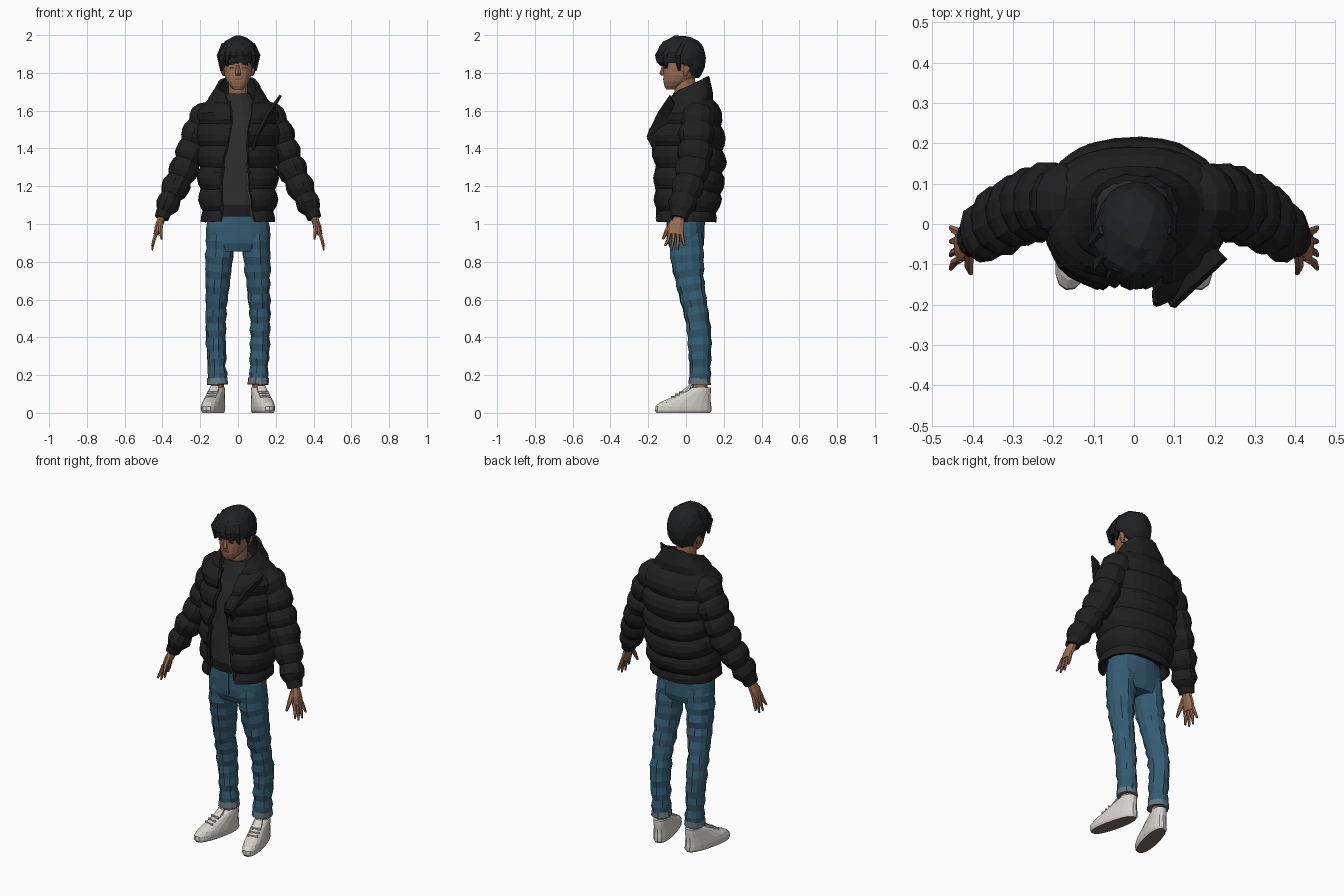
import bpy, bmesh, math, random
from mathutils import Vector

random.seed(4)
if "Cube" in bpy.data.objects:
    bpy.data.objects.remove(bpy.data.objects["Cube"])


def material(name, r, g, b):
    m = bpy.data.materials.new(name)
    m.use_nodes = True
    m.diffuse_color = (r, g, b, 1)
    bsdf = m.node_tree.nodes["Principled BSDF"]
    bsdf.inputs["Base Color"].default_value = (r, g, b, 1)
    bsdf.inputs["Roughness"].default_value = 0.8
    return m


BLACK = material("jacket black", .014, .014, .014)
CHARCOAL = material("shirt charcoal", .026, .026, .027)
HAIR = material("hair black", .014, .015, .016)
DENIM = material("denim blue", .035, .108, .17)
CUFF = material("faded denim", .13, .19, .22)
SKIN = material("skin", .33, .155, .088)
LIPS = material("lips", .2, .075, .05)
WHITE = material("shoe white", .66, .64, .60)
SOLE = material("sole taupe", .2, .17, .14)
METAL = material("zip grey", .3, .3, .3)


def make(name, mat, verts, faces, fix=True):
    me = bpy.data.meshes.new(name)
    me.from_pydata(verts, [], faces)
    if fix:
        bm = bmesh.new()
        bm.from_mesh(me)
        bmesh.ops.recalc_face_normals(bm, faces=bm.faces)
        bm.to_mesh(me)
        bm.free()
    me.materials.append(mat)
    ob = bpy.data.objects.new(name, me)
    bpy.context.collection.objects.link(ob)
    return ob


def sample(rows, z):
    """Interpolate rows keyed by height in their first column."""
    rows = sorted(rows)
    z = min(max(z, rows[0][0]), rows[-1][0])
    for a, b in zip(rows, rows[1:]):
        if z <= b[0]:
            t = (z - a[0]) / (b[0] - a[0])
            return [p + (q - p) * t for p, q in zip(a, b)]


def power(v, e):
    return math.copysign(abs(v) ** e, v)


def tube(name, mat, rows, n=10, rings=0, bands=0, puff=0, jit=0, flat=False, e=1.0, side=1):
    """Loft rows of (z, x, y, radius across, radius deep) into a capped tube."""
    if rings:
        z0, z1 = rows[0][0], rows[-1][0]
        rows = [sample(rows, z0 + (z1 - z0) * i / rings) for i in range(rings + 1)]
    pts = [Vector((r[1], r[2], r[0])) for r in rows]
    verts = []
    for i, r in enumerate(rows):
        t = (pts[min(i + 1, len(pts) - 1)] - pts[max(i - 1, 0)]).normalized()
        if flat:
            t = Vector((0, 0, 1))
        u = Vector((0, 1, 0)).cross(t).normalized()
        v = t.cross(u)
        bulge = puff * (abs(math.sin(math.pi * bands * i / max(rings, 1))) - .6)
        for k in range(n):
            a = 2 * math.pi * (k + .5) / n
            o = bulge + random.uniform(-jit, jit)
            p = pts[i] + u * power(math.cos(a), e) * (r[3] + o) + v * power(math.sin(a), e) * (r[4] + o)
            verts.append((p.x * side, p.y, p.z))
    faces = [(i * n + k, i * n + (k + 1) % n, (i + 1) * n + (k + 1) % n, (i + 1) * n + k)
             for i in range(len(rows) - 1) for k in range(n)]
    faces += [tuple(range(n)), tuple(range(len(verts) - n, len(verts)))]
    return make(name, mat, verts, faces)


def box(name, mat, loc, size, tilt=0):
    bpy.ops.mesh.primitive_cube_add(size=1, location=loc, rotation=(0, tilt, 0))
    ob = bpy.context.object
    ob.name, ob.scale = name, size
    ob.data.materials.append(mat)
    return ob


# Jacket body: height, half width, front, back, right edge, left edge, collar tilt
JACKET = [(1.01, .180, -.152, .145, -.085, .085, 0), (1.07, .192, -.157, .163, -.085, .08, 0),
          (1.2, .203, -.16, .187, -.09, .06, 0), (1.35, .205, -.155, .2, -.075, .055, 0),
          (1.5, .215, -.142, .195, -.04, .055, 0), (1.59, .205, -.12, .175, -.035, .07, 0),
          (1.645, .172, -.1, .15, -.045, .08, .01), (1.69, .125, -.085, .128, -.06, .085, .03),
          (1.735, .1, -.07, .112, -.065, .085, .05)]
COLS, STEP = 28, .115 / 4


def jacket_point(z, k):
    _, rx, yf, yb, er, el, tilt = sample(JACKET, z)
    a0 = math.asin(power(el / rx, 1.25))
    a1 = 2 * math.pi + math.asin(power(er / rx, 1.25))
    a = a0 + (a1 - a0) * k / COLS
    cy, ry = (yf + yb) / 2, (yb - yf) / 2
    if z < 1.67:
        o = .02 * (abs(math.sin(math.pi * (z - 1.07) / .115)) - .65)
        rx, ry = rx + o, ry + o
    c = -power(math.cos(a), .8)
    flare = .05 * math.exp(-((z - 1.47) / .09) ** 2) * max(0, 1 - k / 3)
    sag = .03 * max(0, c) ** 2 * max(0, math.sin(math.pi * (z - 1.01) / .6)) if z < 1.61 else 0
    return Vector((rx * power(math.sin(a), .8), cy + ry * c - flare, z + tilt * c - sag))


levels = [1.0125 + STEP * i for i in range(26)]
verts = [jacket_point(z, k) + Vector([random.uniform(-.003, .003) for _ in range(3)])
         for z in levels for k in range(COLS + 1)]
W = COLS + 1
faces = [(i * W + k, i * W + k + 1, (i + 1) * W + k + 1, (i + 1) * W + k)
         for i in range(len(levels) - 1) for k in range(COLS)]
shell = make("jacket_body", BLACK, verts, faces, False)
mod = shell.modifiers.new("thickness", 'SOLIDIFY')
mod.thickness, mod.offset = .016, 0

# Turned-out lapel and zip edges
flap = make("left_lapel", BLACK,
            [(.065, -.16, 1.38), (.09, -.205, 1.47), (.15, -.15, 1.59), (.22, -.085, 1.685),
             (.195, -.06, 1.64), (.15, -.09, 1.56), (.11, -.13, 1.46)],
            [(0, 1, 6), (1, 2, 5, 6), (2, 3, 4, 5)])
flap.modifiers.new("thickness", 'SOLIDIFY').thickness = .014
for label, k, mat, top in (("right_zip_edge", COLS, BLACK, 1.66), ("left_zip_edge", 0, BLACK, 1.5),
                           ("left_zip_teeth", 0, METAL, 1.27)):
    rows = []
    for i in range(11):
        p = jacket_point(1.03 + (top - 1.03) * i / 10, k)
        shift = -.009 if mat is METAL else 0
        r = .003 if mat is METAL else .01
        rows.append((p.z, p.x + shift, p.y + shift, r, r))
    tube(label, mat, rows, 6)

# Shirt and its hem
tube("shirt", CHARCOAL, [(1.1, 0, .01, .15, .135), (1.3, 0, .015, .155, .135), (1.5, 0, .02, .15, .125),
     (1.6, 0, .02, .11, .1), (1.69, 0, .01, .068, .075)], 16, 10, jit=.003, flat=True, e=.85)
tube("shirt_hem", BLACK, [(1.04, 0, .0, .155, .115), (1.1, 0, .01, .16, .135)], 16, flat=True, e=.85)

# Jeans seat
tube("jeans_seat", DENIM, [(.855, 0, .002, .15, .08), (.89, 0, .0, .172, .096), (.97, 0, -.002, .17, .1),
     (1.06, 0, .0, .158, .1)], 18, 5, jit=.003, flat=True, e=.85)
box("fly_seam", DENIM, (.004, -.1, .97), (.014, .008, .12))

for s, side in ((1, "left"), (-1, "right")):
    # Sleeve with padded bands and a cuff
    tube(side + "_sleeve", BLACK, [(1.61, .13, .055, .065, .075), (1.57, .165, .058, .085, .09),
         (1.5, .205, .058, .083, .092), (1.33, .268, .045, .078, .09), (1.2, .328, .01, .072, .083),
         (1.1, .375, -.022, .058, .07), (1.055, .395, -.034, .045, .055)],
         12, 24, 6, .016, .003, side=s)
    tube(side + "_sleeve_cuff", BLACK, [(1.07, .39, -.03, .043, .052), (1.03, .405, -.038, .038, .046)], 12, side=s)
    # Hand
    tube(side + "_palm", SKIN, [(1.05, .398, -.035, .022, .027), (1.02, .408, -.04, .022, .032),
         (.985, .422, -.05, .02, .042), (.945, .434, -.055, .014, .042)], 8, side=s)
    for i in range(4):
        z = .862 if i in (1, 2) else .885
        y = -.086 + .021 * i
        tube(side + "_finger", SKIN, [(.96, .43, y, .011, .011), (.915, .445, y - .008 + .005 * i, .01, .01),
             (z, .455, y - .025 + .013 * i, .005, .006)], 6, side=s)
    tube(side + "_thumb", SKIN, [(1.015, .408, -.065, .014, .016), (.965, .41, -.1, .012, .013),
         (.92, .405, -.122, .006, .006)], 6, side=s)
    # Trouser leg with turned-up cuff
    tube(side + "_jeans_leg", DENIM, [(.95, .094, .0, .072, .09), (.85, .097, .003, .077, .093),
         (.7, .107, .02, .066, .077), (.58, .114, .043, .058, .068), (.5, .118, .06, .056, .063),
         (.4, .118, .073, .053, .065), (.25, .112, .075, .05, .057), (.17, .109, .073, .052, .056)],
         12, 20, 10, .005, .004, side=s)
    tube(side + "_jeans_cuff", CUFF, [(.185, .109, .073, .055, .058), (.15, .108, .072, .058, .061)],
         12, jit=.003, side=s)
    tube(side + "_ankle", SKIN, [(.05, .11, .075, .036, .043), (.17, .108, .072, .036, .042)], 10, side=s)
    # Shoe stacked from the sole up, toes turned out
    shoe = tube(side + "_shoe", WHITE, [(0, 0, -.015, .044, .146), (.012, 0, -.015, .05, .154),
                (.035, 0, -.014, .051, .152), (.055, 0, -.004, .049, .139), (.085, 0, .03, .045, .104),
                (.11, 0, .056, .042, .079), (.135, 0, .084, .038, .05)], 18, flat=True, e=.85)
    tongue = tube(side + "_shoe_tongue", WHITE, [(.07, 0, -.04, .03, .035), (.11, 0, -.005, .028, .025),
                  (.145, 0, .022, .024, .008)], 8, flat=True)
    laces = [box(side + "_lace", WHITE, (0, -.07 + .022 * i, .085 + .012 * i), (.058, .009, .009)) for i in range(3)]
    for part in [shoe, tongue] + laces:
        c, sn = math.cos(.24), math.sin(.24) * s
        x, y = part.location.x, part.location.y
        part.location.x, part.location.y = s * .128 + x * c - y * sn, x * sn + y * c
        part.rotation_euler.z = .24 * s
    shoe.data.materials.append(SOLE)
    for p in shoe.data.polygons:
        p.material_index = int(p.normal.z < -.9)
    # Face details of each side
    tube(side + "_ear", SKIN, [(1.785, .075, -.005, .006, .01), (1.81, .082, 0, .011, .018),
         (1.84, .086, .003, .01, .018), (1.852, .082, .003, .005, .008)], 8, side=s)
    box(side + "_eye", HAIR, (s * .034, -.115, 1.826), (.024, .008, .007))
    box(side + "_eyebrow", HAIR, (s * .036, -.116, 1.846), (.036, .008, .008), s * .12)

# Head, neck, nose and mouth
tube("neck", SKIN, [(1.62, 0, .015, .06, .06), (1.70, 0, -.005, .052, .058), (1.78, 0, -.01, .055, .06)], 12, flat=True)
tube("head", SKIN, [(1.712, 0, -.08, .025, .025), (1.73, 0, -.068, .043, .047), (1.755, 0, -.05, .06, .071),
     (1.79, 0, -.03, .072, .092), (1.84, 0, -.02, .079, .101), (1.9, 0, -.02, .08, .1),
     (1.95, 0, -.02, .055, .075)], 16, flat=True, e=.85)
tube("nose", SKIN, [(1.785, 0, -.118, .016, .012), (1.796, 0, -.122, .017, .019), (1.84, 0, -.115, .008, .011)],
     6, flat=True)
box("mouth", LIPS, (0, -.118, 1.766), (.038, .009, .009))

# Hair cap, trimmed along a hairline that drops toward the nape
bpy.ops.mesh.primitive_ico_sphere_add(subdivisions=3, radius=1)
hair = bpy.context.object
hair.name = "hair"
hair.data.materials.append(HAIR)
for v in hair.data.vertices:
    x, y, z = v.co * random.uniform(.96, 1.03)
    x, y, z = .004 + x * .106, -.028 + y * .134, 1.88 + z * (.119 if z > 0 else .18)
    line = 1.855 - .08 * min(max(y / .035, 0), 1)
    v.co = (x, y, min(max(z, line + random.uniform(-.006, .006)), 2.0))

# Fringe and side locks
for x, y, low, lean in ((-.075, -.095, 1.815, -.008), (-.045, -.125, 1.835, -.015), (-.01, -.135, 1.85, .01),
                        (.03, -.132, 1.84, .015), (.07, -.105, 1.825, .012),
                        (-.088, -.035, 1.81, 0), (.092, -.035, 1.81, 0)):
    tube("hair_lock", HAIR, [(1.95, x * .8, y + .02, .02, .015), (1.89, x, y - .008, .029, .023),
         (low, x + lean, y, .006, .007)], 6, jit=.002)
